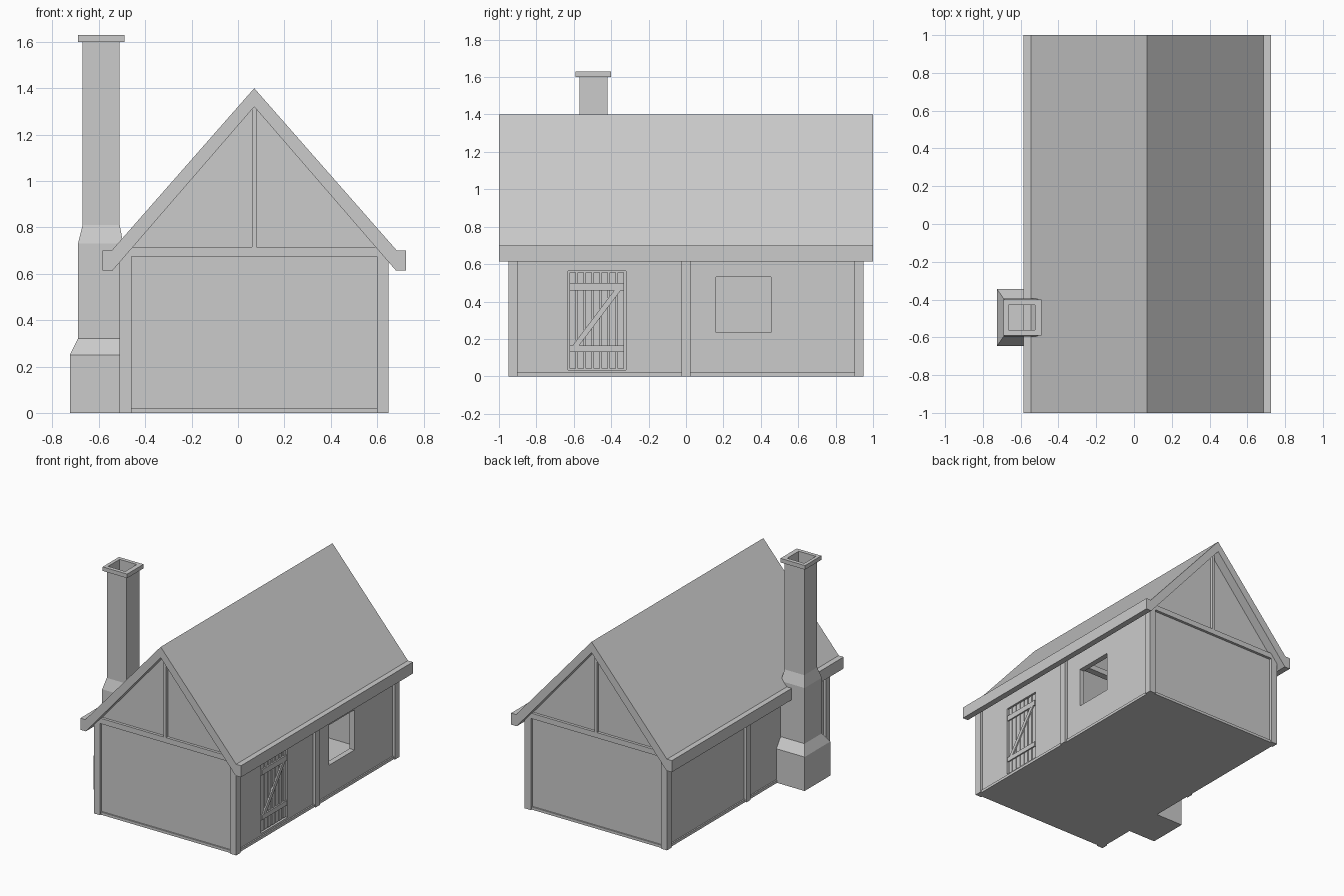
import bpy, bmesh

if "Cube" in bpy.data.objects:
    bpy.data.objects.remove(bpy.data.objects["Cube"])

CX = 0.07                      # house centre line


def finish(name, bm):
    bmesh.ops.recalc_face_normals(bm, faces=bm.faces)
    me = bpy.data.meshes.new(name)
    bm.to_mesh(me)
    bm.free()
    ob = bpy.data.objects.new(name, me)
    bpy.context.collection.objects.link(ob)
    return ob


def prism(name, pts, axis, a, b):
    """Extrude a 2D outline: axis 'y' takes (x, z) points, axis 'x' takes (y, z)."""
    bm = bmesh.new()
    place = (lambda p, t: (p[0], t, p[1])) if axis == 'y' else (lambda p, t: (t, p[0], p[1]))
    ends = [[bm.verts.new(place(p, t)) for p in pts] for t in (a, b)]
    n = len(pts)
    for ring in ends:
        bm.faces.new(ring)
    for i in range(n):
        j = (i + 1) % n
        bm.faces.new((ends[0][i], ends[0][j], ends[1][j], ends[1][i]))
    return finish(name, bm)


def box(name, x0, x1, y0, y1, z0, z1):
    return prism(name, [(x0, z0), (x1, z0), (x1, z1), (x0, z1)], 'y', y0, y1)


def loft(name, rings):
    """Join rectangles (x0, x1, y0, y1, z) in order and cap both ends."""
    bm = bmesh.new()
    vs = [[bm.verts.new(p) for p in ((x0, y0, z), (x1, y0, z), (x1, y1, z), (x0, y1, z))]
          for x0, x1, y0, y1, z in rings]
    for lo, hi in zip(vs, vs[1:]):
        for i in range(4):
            j = (i + 1) % 4
            bm.faces.new((lo[i], lo[j], hi[j], hi[i]))
    bm.faces.new(vs[0])
    bm.faces.new(vs[-1])
    return finish(name, bm)


def cut(ob, cutter):
    mod = ob.modifiers.new("opening", 'BOOLEAN')
    mod.operation = 'DIFFERENCE'
    mod.solver = 'EXACT'
    mod.object = cutter
    cutter.hide_render = True
    bpy.context.view_layer.objects.active = ob
    bpy.ops.object.modifier_apply(modifier=mod.name)
    bpy.data.objects.remove(cutter)


# Roof with boxed eaves, one section along the house
half = [(0.615, 0.70), (0.655, 0.70), (0.655, 0.615), (0.61, 0.615)]
section = ([(CX, 1.40)] + [(CX + x, z) for x, z in half] + [(CX, 1.32)]
           + [(CX - x, z) for x, z in reversed(half)])
prism("roof", section, 'y', -1.0, 1.0)

# Floor
box("floor", -0.50, 0.64, -0.94, 0.94, 0.0, 0.02)

# Gable walls, set back behind the timbers
gable = [(-0.49, 0.005), (0.63, 0.005), (0.63, 0.68), (CX, 1.33), (-0.49, 0.68)]
prism("front_wall", gable, 'y', -0.93, -0.89)
prism("back_wall", gable, 'y', 0.89, 0.93)

# Side walls, the right one with door and window openings
box("left_wall", -0.49, -0.45, -0.90, 0.90, 0.005, 0.67)
right_wall = box("right_wall", 0.59, 0.63, -0.90, 0.90, 0.005, 0.67)
cut(right_wall, box("door_cutter", 0.5, 0.7, -0.632, -0.322, 0.035, 0.562))
cut(right_wall, box("window_cutter", 0.5, 0.7, 0.16, 0.455, 0.235, 0.53))

# Timber frames: two posts, tie beam and king post at front, middle and back
for label, y0, y1 in (("front", -0.95, -0.90), ("middle", -0.025, 0.025), ("back", 0.90, 0.95)):
    box(label + "_left_post", -0.51, -0.46, y0, y1, 0.0, 0.68)
    box(label + "_right_post", 0.60, 0.65, y0, y1, 0.0, 0.68)
    prism(label + "_tie_beam", [(-0.51, 0.675), (0.65, 0.675), (0.61, 0.715), (-0.47, 0.715)],
          'y', y0, y1)
    box(label + "_king_post", 0.06, 0.08, y0, y1, 0.71, 1.33)

# Plank door with rails and a diagonal brace
PLANKS, Y0, Y1 = 7, -0.627, -0.327
pitch = (Y1 - Y0) / PLANKS
for i in range(PLANKS):
    y = Y0 + i * pitch
    box(f"door_plank_{i + 1}", 0.60, 0.622, y + 0.004, y + pitch - 0.004, 0.042, 0.556)
for label, z0, z1 in (("lower", 0.13, 0.165), ("upper", 0.46, 0.50)):
    box(f"door_{label}_rail", 0.61, 0.632, Y0 + 0.004, Y1 - 0.004, z0, z1)
prism("door_brace", [(-0.61, 0.16), (-0.575, 0.16), (-0.345, 0.465), (-0.38, 0.465)],
      'x', 0.61, 0.631)

# Chimney: stepped base, shaft, cap and hollow flue
loft("chimney", [
    (-0.725, -0.495, -0.645, -0.345, 0.0),
    (-0.725, -0.495, -0.645, -0.345, 0.25),
    (-0.69, -0.495, -0.595, -0.395, 0.32),
    (-0.69, -0.495, -0.595, -0.395, 0.73),
    (-0.67, -0.51, -0.57, -0.42, 0.81),
    (-0.67, -0.51, -0.57, -0.42, 1.60),
    (-0.69, -0.49, -0.59, -0.40, 1.60),
    (-0.69, -0.49, -0.59, -0.40, 1.63),
    (-0.665, -0.525, -0.562, -0.428, 1.63),
    (-0.665, -0.525, -0.562, -0.428, 0.40),
])
